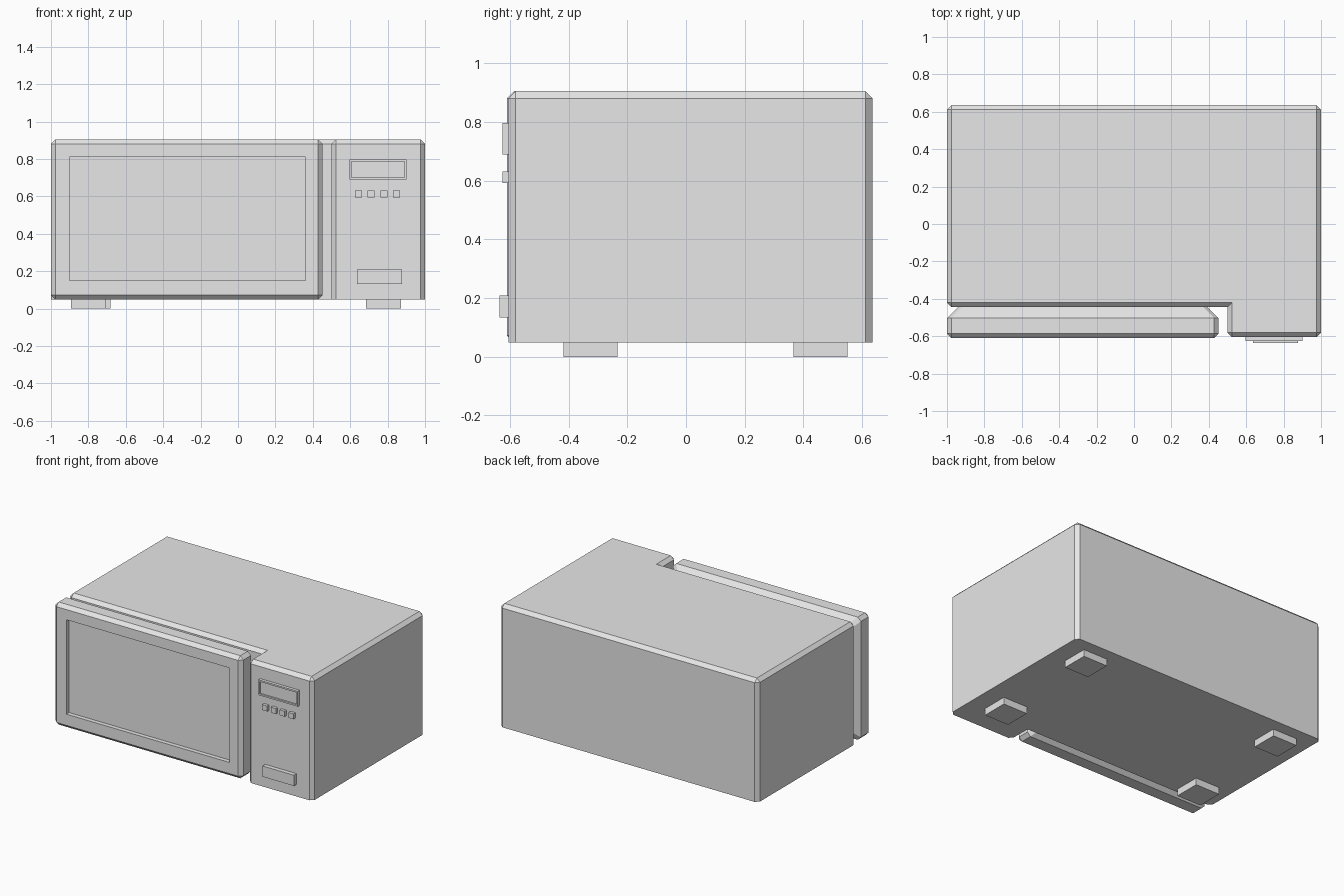
import bpy
import bmesh

cube = bpy.data.objects.get("Cube")
if cube:
    bpy.data.objects.remove(cube)

grey = bpy.data.materials.new("light grey")
grey.use_nodes = True
colour = (0.8, 0.8, 0.8, 1)
grey.diffuse_color = colour
grey.node_tree.nodes["Principled BSDF"].inputs["Base Color"].default_value = colour

BOTTOM, TOP = 0.048, 0.905
CHAMFER = 0.024


def prism(outline, z0, z1):
    """Extrude an outline seen from above between two heights."""
    bm = bmesh.new()
    base = bm.faces.new([bm.verts.new((x, y, z0)) for x, y in outline])
    cap = bmesh.ops.extrude_face_region(bm, geom=[base], use_keep_orig=True)["geom"]
    for v in cap:
        if isinstance(v, bmesh.types.BMVert):
            v.co.z = z1
    bmesh.ops.recalc_face_normals(bm, faces=bm.faces)
    return bm


def box(x0, x1, y0, y1, z0, z1):
    return prism([(x0, y0), (x1, y0), (x1, y1), (x0, y1)], z0, z1)


def chamfer(bm, keep_sharp):
    edges = [e for e in bm.edges if not keep_sharp(e)]
    bmesh.ops.bevel(bm, geom=edges, offset=CHAMFER, segments=1,
                    profile=0.5, affect='EDGES')


def recess(bm, x0, x1, z0, z1, depth):
    """Sink a rectangular pocket into the front face."""
    bm.normal_update()
    front = min(bm.faces, key=lambda f: (round(f.calc_center_median().y, 4), -f.calc_area()))
    bmesh.ops.inset_region(bm, faces=[front], thickness=0.005)
    mid = front.calc_center_median()
    for v in front.verts:
        v.co.x = x0 if v.co.x < mid.x else x1
        v.co.z = z0 if v.co.z < mid.z else z1
    floor = bmesh.ops.extrude_discrete_faces(bm, faces=[front])["faces"][0]
    for v in floor.verts:
        v.co.y += depth


def finish(bm, name):
    bmesh.ops.recalc_face_normals(bm, faces=bm.faces)
    mesh = bpy.data.meshes.new(name)
    bm.to_mesh(mesh)
    bm.free()
    mesh.materials.append(grey)
    obj = bpy.data.objects.new(name, mesh)
    bpy.context.collection.objects.link(obj)


# Body: L-shaped case with the control column standing forward
body = prism([(-1, -0.445), (0.5, -0.445), (0.5, -0.605), (1, -0.605),
              (1, 0.635), (-1, 0.635)], BOTTOM, TOP)


def body_sharp(e):
    a, b = (v.co for v in e.verts)
    on_floor = a.z < 0.1 and b.z < 0.1
    inner_corner = all(abs(c.x - 0.5) < 0.01 and c.y > -0.5 for c in (a, b))
    return on_floor or inner_corner


chamfer(body, body_sharp)
finish(body, "body")

# Door: chamfered slab, tapered at the back, with a sunken window
BACK = -0.503
door = box(-1, 0.452, -0.61, BACK, BOTTOM, TOP)
chamfer(door, lambda e: all(v.co.y > BACK - 0.01 for v in e.verts))
recess(door, -0.9, 0.36, 0.15, 0.81, 0.03)
rear = max(door.faces, key=lambda f: f.calc_center_median().y)
rear = bmesh.ops.extrude_discrete_faces(door, faces=[rear])["faces"][0]
centre = rear.calc_center_median()
taper = 0.058
half_x, half_z = 0.726, (TOP - BOTTOM) / 2
for v in rear.verts:
    v.co.x = centre.x + (v.co.x - centre.x) * (1 - taper / half_x)
    v.co.z = centre.z + (v.co.z - centre.z) * (1 - taper / half_z)
    v.co.y += taper
finish(door, "door")

# Control panel: framed display, row of buttons and the release button
display = box(0.595, 0.9, -0.626, -0.6, 0.69, 0.797)
recess(display, 0.606, 0.889, 0.701, 0.786, 0.01)
finish(display, "display")
for i in range(4):
    x = 0.625 + i * 0.068
    finish(box(x, x + 0.038, -0.626, -0.6, 0.593, 0.631), f"button_{i + 1}")
finish(box(0.635, 0.877, -0.635, -0.6, 0.133, 0.208), "door_release")

# Feet
for name, x, y in (("front_left", 0.778, -0.325), ("back_left", 0.778, 0.458),
                   ("front_right", -0.8, -0.325), ("back_right", -0.777, 0.458)):
    finish(box(x - 0.094, x + 0.094, y - 0.092, y + 0.092, 0, BOTTOM), f"{name}_foot")
